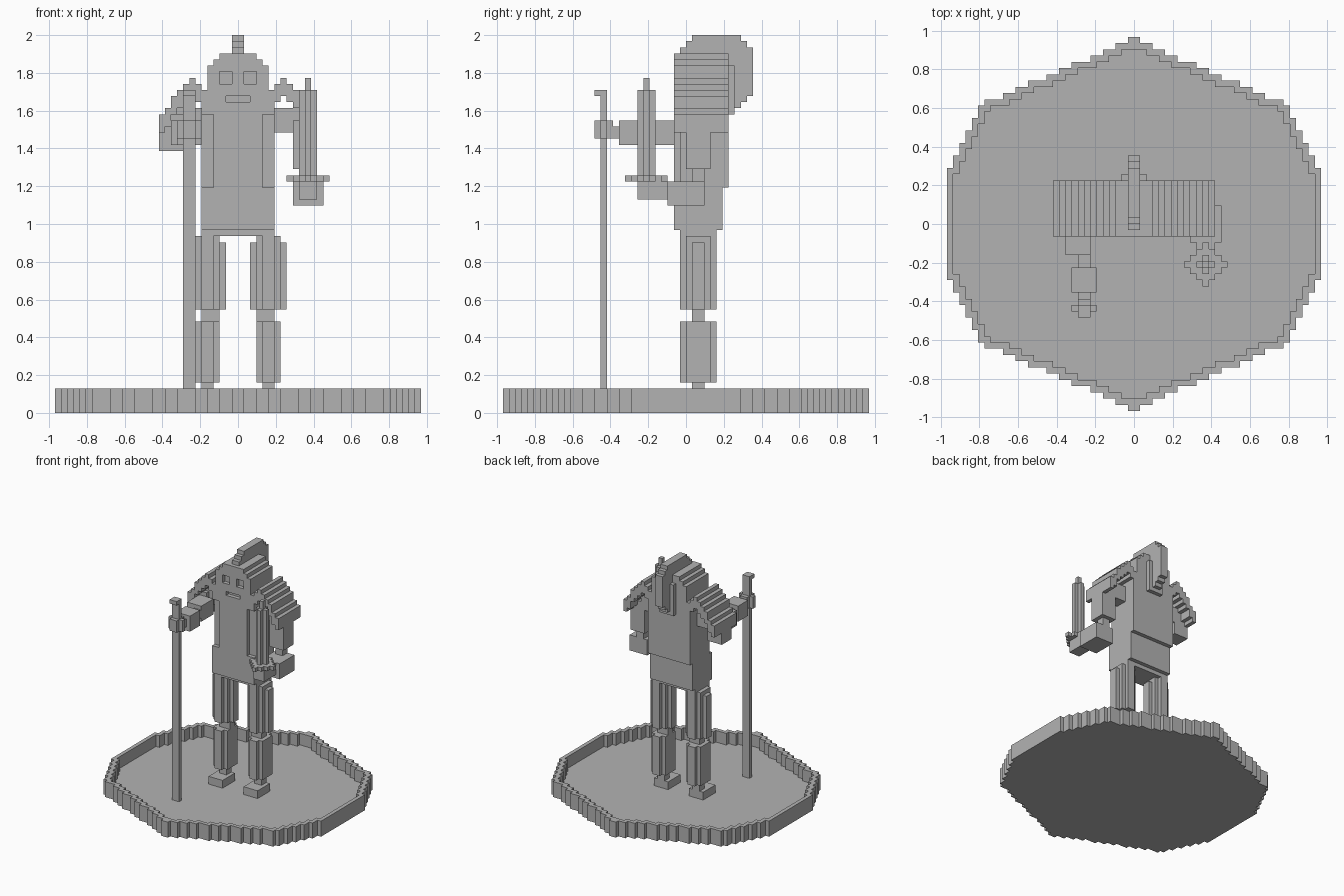
import bpy
import bmesh
from mathutils import Vector

UNIT = 1 / 31  # size of one block

old = bpy.data.objects.get("Cube")
if old:
    bpy.data.objects.remove(old, do_unlink=True)

stone = bpy.data.materials.new("plain_grey")
stone.use_nodes = True
grey = (0.45, 0.45, 0.45, 1)
stone.diffuse_color = grey
stone.node_tree.nodes["Principled BSDF"].inputs["Base Color"].default_value = grey


def finish(name, bm):
    """Turn a bmesh in block units into a scaled object."""
    bmesh.ops.recalc_face_normals(bm, faces=bm.faces)
    bmesh.ops.scale(bm, vec=Vector((UNIT, UNIT, UNIT)), verts=bm.verts)
    mesh = bpy.data.meshes.new(name)
    bm.to_mesh(mesh)
    bm.free()
    mesh.materials.append(stone)
    obj = bpy.data.objects.new(name, mesh)
    bpy.context.collection.objects.link(obj)
    return obj


def blocks(name, *boxes, flip=False):
    """Object made of boxes, each given as x, y and z ranges."""
    bm = bmesh.new()
    for xs, ys, zs in boxes:
        if flip:
            xs = (-xs[1], -xs[0])
        made = bmesh.ops.create_cube(bm, size=1)["verts"]
        for v in made:
            v.co = [r[0] if c < 0 else r[1] for c, r in zip(v.co, (xs, ys, zs))]
    return finish(name, bm)


def pair(name, *boxes):
    """The same boxes on the left and on the right."""
    blocks("left_" + name, *boxes)
    blocks("right_" + name, *boxes, flip=True)


def prism(name, outline, span, axis):
    """Extrude an outline along x or y over the span."""
    def place(a, b, depth):
        return (depth, a, b) if axis == "x" else (a, depth, b)
    bm = bmesh.new()
    face = bm.faces.new([bm.verts.new(place(a, b, span[0])) for a, b in outline])
    moved = bmesh.ops.extrude_face_region(bm, geom=[face], use_keep_orig=True)["geom"]
    shift = Vector(place(0, 0, span[1] - span[0]))
    bmesh.ops.translate(bm, vec=shift, verts=[g for g in moved if isinstance(g, bmesh.types.BMVert)])
    return finish(name, bm)


# Round plinth with a raised rim: a height map where only exposed faces are built
def inside(i, j):
    a, b = (k if k >= 0 else -k - 1 for k in (i, j))
    return a < 30 and b < int(min(30 - 0.43 * a, 67 - 2 * a))


def height(i, j):
    if not inside(i, j):
        return 0
    near = (-1, 0, 1)
    return 1 if all(inside(i + p, j + q) for p in near for q in near) else 4


def plinth():
    bm = bmesh.new()
    known = {}

    def quad(*points):
        for p in points:
            if p not in known:
                known[p] = bm.verts.new(p)
        bm.faces.new([known[p] for p in points])

    cells = [(i, j) for i in range(-30, 30) for j in range(-30, 30) if inside(i, j)]
    for i, j in cells:
        top = height(i, j)
        ring = [(i, j), (i + 1, j), (i + 1, j + 1), (i, j + 1)]
        quad(*[(x, y, top) for x, y in ring])
        quad(*[(x, y, 0) for x, y in reversed(ring)])
        for k, (p, q) in enumerate([(0, -1), (1, 0), (0, 1), (-1, 0)]):
            low = height(i + p, j + q)
            if low < top:
                a, b = ring[k], ring[(k + 1) % 4]
                quad((*a, low), (*b, low), (*b, top), (*a, top))
    bmesh.ops.dissolve_limit(bm, angle_limit=0.01, verts=bm.verts, edges=bm.edges)
    finish("plinth", bm)


plinth()

# Feet and legs
pair("foot", ((3, 7), (-2, 3), (1, 3)))
pair("ankle", ((4, 6), (1, 3), (3, 5)))
pair("shin", ((3, 7), (0, 4), (5, 15)), ((4, 6), (-1, 5), (5, 15)))
pair("knee", ((3, 6), (1, 3), (15, 17)))
pair("thigh", ((2, 8), (1, 3), (17, 28)), ((3, 7), (0, 4), (17, 29)),
     ((4, 6), (-1, 5), (17, 30)))

# Torso
blocks("pelvis", ((-5, 5), (-1, 5), (29, 31)))
blocks("belly", ((-6, 6), (-2, 6), (30, 37)))
blocks("chest", ((-6, 6), (-1, 7), (37, 49)))
blocks("chest_plate", ((-4, 4), (-2, -1), (37, 49)))
blocks("collar", ((-6, 6), (-2, 7), (49, 50)))
pair("shoulder_joint", ((6, 10), (1, 4), (46, 50)))

# Helmeted head with sunken eyes and mouth
half = [(5, 50), (5, 57), (4, 57), (4, 58), (3, 58), (3, 59)]
head = prism("head", half + [(-x, z) for x, z in reversed(half)], (-2, 7), "y")
face_cutter = blocks("face_cutter", ((-3, -1), (-3, -1), (54, 56)),
                     ((1, 3), (-3, -1), (54, 56)), ((-2, 2), (-3, -1), (51, 52)))
face_cutter.hide_render = True
cut = head.modifiers.new("face", "BOOLEAN")
cut.operation = "DIFFERENCE"
cut.solver = "EXACT"
cut.object = face_cutter
bpy.context.view_layer.objects.active = head
bpy.ops.object.modifier_apply(modifier=cut.name)
bpy.data.objects.remove(face_cutter, do_unlink=True)
blocks("helmet_ridge", ((-2, 2), (7, 8), (49, 57)))

# Crest along the middle of the helmet
prism("crest", [(-2, 58), (-2, 59), (-1, 59), (-1, 60), (0, 60), (0, 61), (1, 61), (1, 62),
                (9, 62), (9, 61), (10, 61), (10, 60), (11, 60), (11, 52), (10, 52), (10, 51),
                (9, 51), (9, 50), (8, 50), (8, 49), (6, 49), (6, 58)], (-1, 1), "x")

# Stepped shoulder pads: a shell over the arm
tops = [53, 54, 55, 54, 53, 52, 50, 49]
upper, lower = [], []
for x, z in enumerate(tops, 5):
    upper += [(x, z), (x + 1, z)]
    lower += [(x, z - 3), (x + 1, z - 3)]
shell = upper + lower[::-1]
prism("left_shoulder_pad", shell, (-2, 7), "y")
prism("right_shoulder_pad", [(-x, z) for x, z in shell], (-2, 7), "y")

# Left arm, bent forward to hold the sword
blocks("left_upper_arm", ((9, 13), (0, 4), (40, 48)))
blocks("left_elbow", ((10, 12), (1, 3), (38, 40)))
blocks("left_forearm", ((9, 14), (-3, 3), (34, 38)))
blocks("left_hand", ((10, 13), (-8, -3), (35, 38)))

# Sword
blocks("sword_guard", *[((11 - k, 12 + k), (k - 10, -3 - k), (38, 39)) for k in range(4)])
blocks("sword_blade", ((10, 13), (-7, -6), (39, 53)), ((11, 12), (-8, -5), (39, 53)),
       ((11, 12), (-7, -6), (53, 55)))

# Right arm, stretched forward to hold the staff
blocks("right_upper_arm", ((-13, -9), (0, 4), (43, 49)))
blocks("right_arm_sleeve", ((-11, -7), (-5, 0), (44, 48)))
blocks("right_elbow", ((-9, -7), (-7, -5), (45, 47)))
blocks("right_forearm", ((-10, -6), (-11, -7), (44, 48)))
blocks("right_wrist", ((-9, -7), (-12, -11), (45, 47)))
blocks("right_hand", ((-9, -7), (-15, -12), (45, 48)), ((-10, -6), (-14, -13), (45, 48)))

# Staff
blocks("staff", ((-9, -7), (-14, -13), (1, 53)), ((-9, -7), (-15, -14), (52, 53)))
